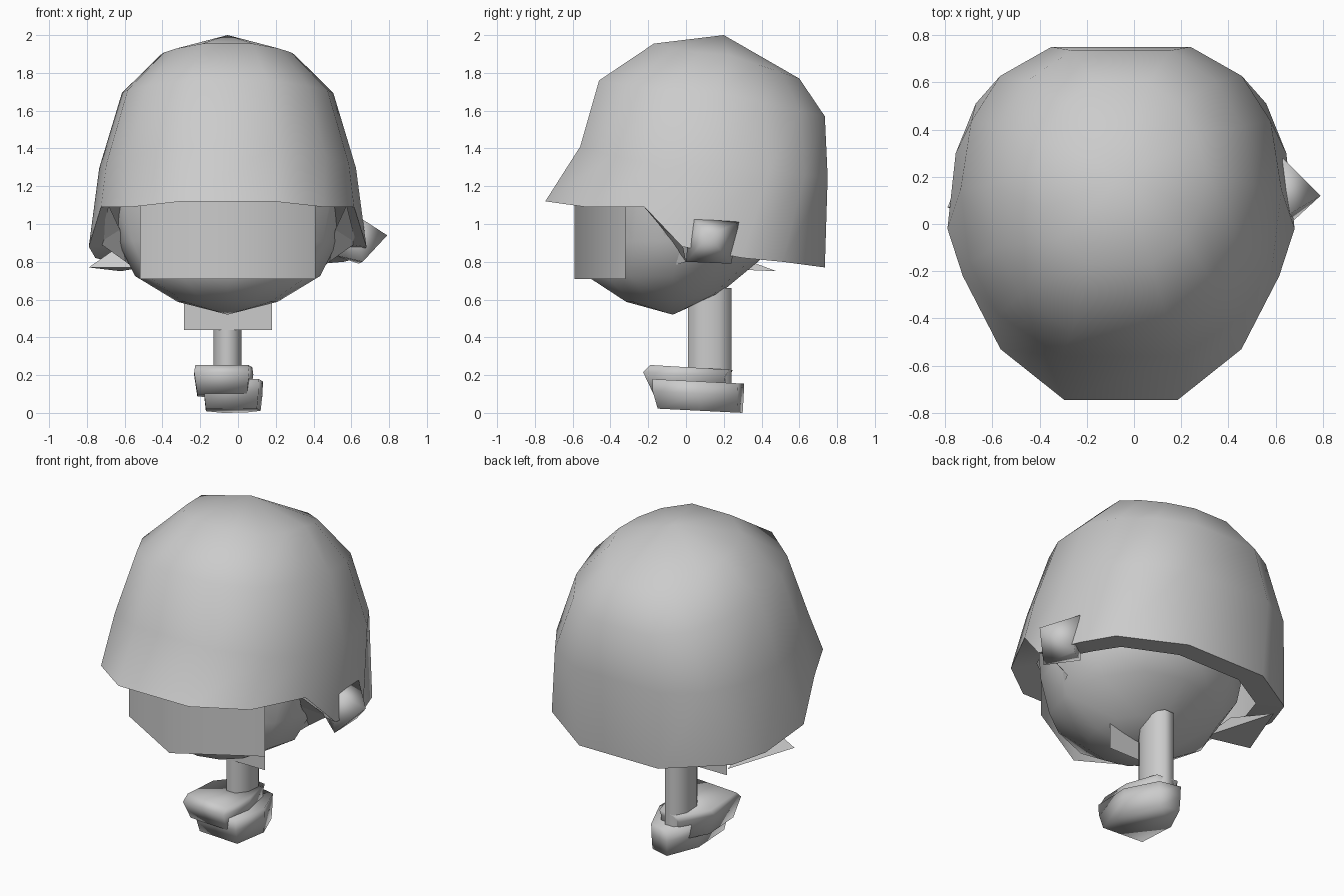
import bpy, bmesh, math
from mathutils import Vector

if "Cube" in bpy.data.objects:
    bpy.data.objects.remove(bpy.data.objects["Cube"])

CX = -0.055  # mirror plane of the head


def make(name, verts, faces, smooth=50):
    me = bpy.data.meshes.new(name)
    me.from_pydata([tuple(v) for v in verts], [], faces)
    bm = bmesh.new()
    bm.from_mesh(me)
    bmesh.ops.recalc_face_normals(bm, faces=bm.faces)
    bm.to_mesh(me)
    bm.free()
    ob = bpy.data.objects.new(name, me)
    bpy.context.collection.objects.link(ob)
    bpy.ops.object.select_all(action='DESELECT')
    ob.select_set(True)
    bpy.context.view_layer.objects.active = ob
    if smooth:
        bpy.ops.object.shade_smooth_by_angle(angle=math.radians(smooth))
    return ob


def bridge(rows, n):
    return [(r * n + i, r * n + (i + 1) % n, (r + 1) * n + (i + 1) % n, (r + 1) * n + i)
            for r in range(rows - 1) for i in range(n)]


def stack(name, outline, rings, tilt=0.0, smooth=180):
    # the outline repeated per ring: (height, scale about its middle, y shift)
    n = len(outline)
    mx, my = sum(p[0] for p in outline) / n, sum(p[1] for p in outline) / n
    verts = []
    for z, s, dy in rings:
        for x, y in outline:
            yy = my + (y - my) * s + dy
            verts.append((mx + (x - mx) * s, yy, z + tilt * (yy - my)))
    faces = bridge(len(rings), n) + [tuple(range(n)), tuple(range(len(verts) - n, len(verts)))]
    return make(name, verts, faces, smooth)


# Helmet: inner lip, shaped rim, three domed rings and a crown point
rim = [(0.24, -0.745, 1.12), (0.51, -0.53, 1.09), (0.67, -0.22, 1.09), (0.735, -0.02, 0.88),
       (0.70, 0.30, 0.82), (0.615, 0.51, 0.80), (0.27, 0.735, 0.77)]
# half width, front y, back y, front z, side z, back z, fullness at the back
dome = [(0.68, -0.56, 0.75, 1.41, 1.30, 1.25, 0.78),
        (0.56, -0.46, 0.735, 1.76, 1.70, 1.57, 0.92),
        (0.355, -0.17, 0.60, 1.955, 1.90, 1.77, 1.05)]
half_angles = [20, 48, 70, 92, 114, 136, 160]
full = half_angles + [360 - a for a in reversed(half_angles)]
loop = [(x, y, z) for x, y, z in rim] + [(-x, y, z) for x, y, z in reversed(rim)]
verts = [(CX + x * 0.80, y * 0.80, z + 0.02) for x, y, z in loop]
verts += [(CX + x, y, z) for x, y, z in loop]
for w, yf, yb, zf, zs, zb, full_back in dome:
    for deg in full:
        s, c = math.sin(math.radians(deg)), math.cos(math.radians(deg))
        p = 0.92 if c > 0 else full_back
        sx = math.copysign(abs(s) ** p, s)
        cy = math.copysign(min(1, abs(c) / math.cos(math.radians(20))) ** p, c)
        z = zs + (zf - zs) * cy * cy if c > 0 else zs + (zb - zs) * abs(cy)
        verts.append((CX + w * sx, (yf + yb) / 2 - (yb - yf) / 2 * cy, z))
verts.append((CX, 0.20, 2.0))
n = len(full)
faces = bridge(5, n) + [(4 * n + i, 4 * n + (i + 1) % n, 5 * n) for i in range(n)]
make("helmet", verts, faces, 75)

# Head: low-poly ball, chin pushed forward, its face pressed flat behind the visor
bm = bmesh.new()
bmesh.ops.create_uvsphere(bm, u_segments=12, v_segments=8, radius=1)
for v in bm.verts:
    v.co = Vector((v.co.x * 0.63, v.co.y * 0.56, v.co.z * 0.63))
    if v.co.z < -0.4:
        v.co.x *= 1.1
        v.co.z += 0.06 * max(0, v.co.y / 0.3) + (0.02 if v.co.z > -0.6 else 0)
        v.co.y = v.co.y * 1.15 - 0.04
    v.co.y = max(v.co.y - 0.03, -0.57 + 0.58 * abs(v.co.x))
    v.co += Vector((CX, 0, 1.15))
me = bpy.data.meshes.new("head")
bm.to_mesh(me)
bm.free()
head = bpy.data.objects.new("head", me)
bpy.context.collection.objects.link(head)
for p in me.polygons:
    p.use_smooth = True

# Face visor: folded sheet with a ridge down the middle
vis = [(CX + x, y, z) for z in (0.71, 1.13) for x, y in ((-0.465, -0.32), (0, -0.59), (0.465, -0.32))]
make("visor", vis, [(0, 1, 4, 3), (1, 2, 5, 4)], 80)

# Straps hanging from the rim on both sides
strap = [(0.63, -0.23, 1.10), (0.68, -0.02, 0.90), (0.54, 0.0, 0.80), (0.50, -0.10, 0.77), (0.57, -0.12, 0.97)]
for label, sgn in (("right", 1), ("left", -1)):
    make("strap_" + label, [(CX + sgn * x, y, z) for x, y, z in strap],
         [(0, 1, 4), (1, 2, 4), (2, 3, 4)], 0)

# Right strap knot: four-sided, pointed outwards and inwards
knot = [(0.62, 0.02, 1.05), (0.63, 0.28, 1.01), (0.64, 0.24, 0.79), (0.66, 0.0, 0.80),
        (0.79, 0.12, 0.94), (0.49, 0.12, 0.84)]
make("strap_knot", knot, [(i, (i + 1) % 4, t) for t in (4, 5) for i in range(4)], 180)

# Loose strap end on the left
make("loose_strap", [(-0.79, 0.07, 0.77), (-0.62, 0.48, 0.75), (-0.51, 0.0, 0.77), (-0.62, 0.10, 0.89)],
     [(0, 1, 2), (0, 2, 3), (0, 1, 3), (1, 2, 3)], 0)

# Collar plate and neck post
make("collar", [(-0.285, 0.005, 0.44), (0.18, 0.005, 0.44), (0.18, 0.005, 0.60), (-0.285, 0.005, 0.60)],
     [(0, 1, 2, 3)], 0)
ring = [math.radians(22.5 + 45 * i) for i in range(8)]
stack("neck", [(CX + 0.08 * math.cos(a), 0.125 + 0.125 * math.sin(a)) for a in ring],
      [(0.15, 1, 0), (0.66, 1, 0)], smooth=60)

# Two overlapping feet
stack("lower_foot", [(-0.17, -0.13), (0.10, -0.15), (0.12, 0.08), (0.04, 0.27), (-0.08, 0.30), (-0.17, 0.12)],
      [(0.0, 1.0, 0), (0.09, 1.07, -0.01), (0.155, 1.08, -0.01)], -0.05)
stack("upper_foot", [(-0.22, -0.16), (0.05, -0.18), (0.07, 0.02), (0.02, 0.22), (-0.11, 0.24), (-0.22, 0.08)],
      [(0.09, 0.97, 0), (0.20, 1.08, -0.03), (0.24, 1.04, 0)], -0.06)
bpy.data.objects["lower_foot"].location.z = 0.011
